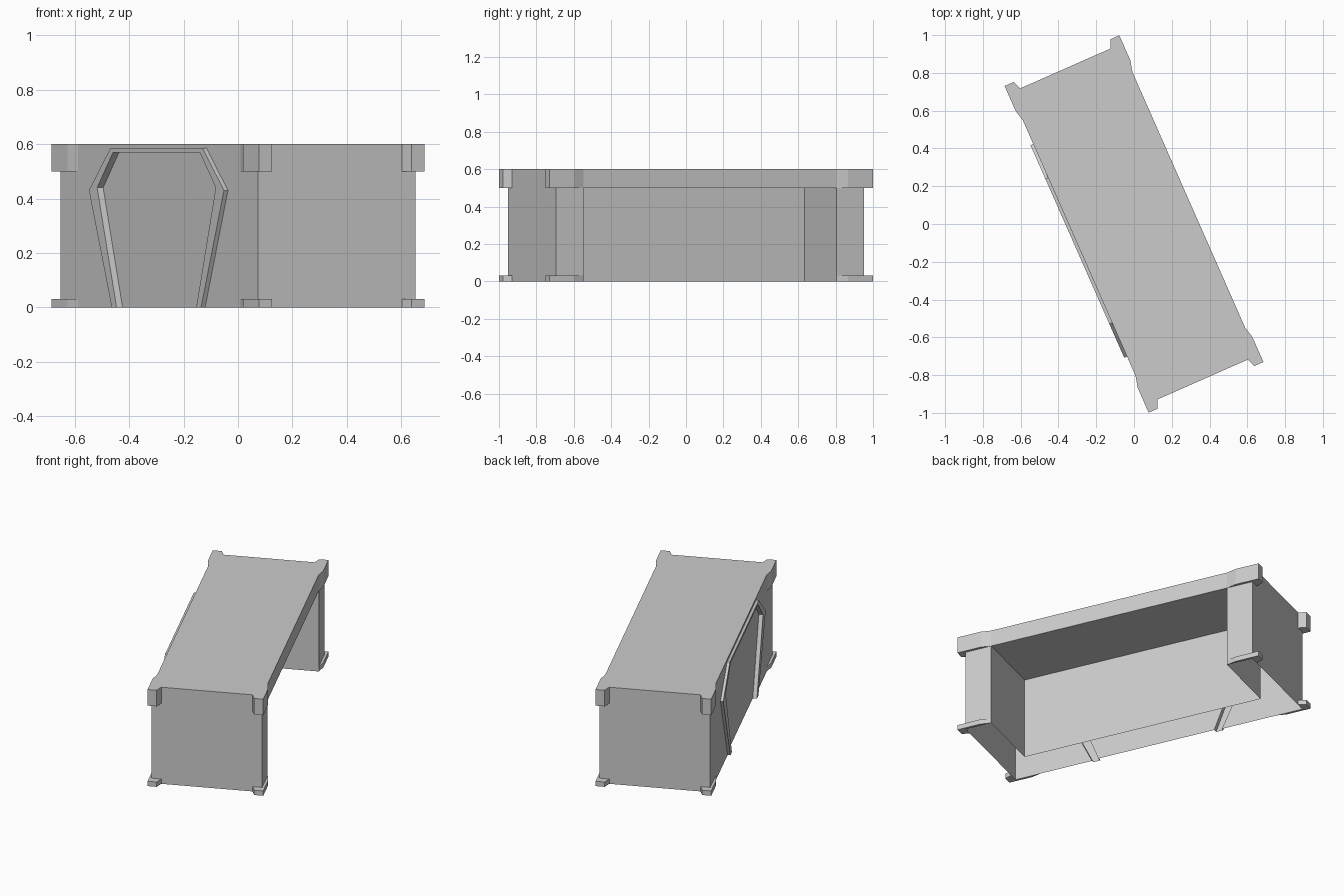
import bpy, bmesh, math

if "Cube" in bpy.data.objects:
    bpy.data.objects.remove(bpy.data.objects["Cube"])

ANGLE = math.radians(23.8)            # whole desk is turned about z
W, L, H = 0.317, 0.90, 0.60           # half width, half length, height
KNEE_V, KNEE_Z, KNEE_U = 0.74, 0.50, -0.11
MID = -0.012                          # centre of the front arch


def make(name, faces, outward=None):
    """Build an object from face loops; 'outward' is the wanted mean normal."""
    bm = bmesh.new()
    for loop in faces:
        bm.faces.new([bm.verts.new(p) for p in loop])
    bmesh.ops.remove_doubles(bm, verts=bm.verts, dist=1e-5)
    bmesh.ops.recalc_face_normals(bm, faces=bm.faces)
    bm.normal_update()
    if outward:
        s = sum(f.calc_area() * sum(a * b for a, b in zip(f.normal, outward)) for f in bm.faces)
        if s < 0:
            bmesh.ops.reverse_faces(bm, faces=bm.faces)
    mesh = bpy.data.meshes.new(name)
    bm.to_mesh(mesh)
    bm.free()
    obj = bpy.data.objects.new(name, mesh)
    obj.rotation_euler.z = ANGLE
    bpy.context.collection.objects.link(obj)
    return obj


def strip(a, b):
    """Quads joining two open paths."""
    return [[a[i], a[i + 1], b[i + 1], b[i]] for i in range(len(a) - 1)]


def arch(u, bottom, mid, mid_z, top, top_z):
    """Coffin-shaped open path on the plane x = u."""
    half = [(bottom, 0), (mid, mid_z), (top, top_z)]
    return ([(u, MID + v, z) for v, z in half] +
            [(u, MID - v, z) for v, z in reversed(half)])


outer = (0.407, 0.615, 0.43, 0.42, 0.585)
inner = (0.363, 0.54, 0.44, 0.395, 0.57)
base = arch(-W, *outer)

# Desk shell, hollow and open underneath, with a knee space at the back
knee = [(KNEE_V, 0), (KNEE_V, KNEE_Z), (-KNEE_V, KNEE_Z), (-KNEE_V, 0)]
near = [(W, v, z) for v, z in knee]
far = [(KNEE_U, v, z) for v, z in knee]
shell = [[(-W, -L, H), (W, -L, H), (W, L, H), (-W, L, H)]]
for s in (-1, 1):
    shell.append([(-W, s * L, 0), (W, s * L, 0), (W, s * L, H), (-W, s * L, H)])
shell.append([(W, -L, 0), (W, -L, H), (W, L, H), (W, L, 0)] + near)
shell += strip(near, far) + [far]
shell.append([(-W, -L, 0), (-W, -L, H), (-W, L, H), (-W, L, 0)] + base)
make("desk_shell", shell, (0, 0, 1))

# Raised front frame and the recessed panel inside it
rim_out, rim_in = arch(-0.333, *outer), arch(-0.333, *inner)
recess = arch(-0.309, *inner)
make("front_frame", strip(base, rim_out) + strip(rim_out, rim_in) + strip(rim_in, recess), (-1, 0, 0))
make("front_panel", [recess], (-1, 0, 0))

# Writing mat, flush with the top
make("writing_mat", [[(-0.265, -0.54, H + 0.0008), (0.265, -0.54, H + 0.0008),
                      (0.265, 0.46, H + 0.0008), (-0.265, 0.46, H + 0.0008)]], (0, 0, 1))

# Corner guards at the top and feet at the bottom
guard = [(0.262, 0.90), (0.28, 0.945), (0.332, 0.945), (0.332, 0.80), (W, KNEE_V), (W, L)]
for part, z0, z1 in (("corner_guard", 0.50, H), ("corner_foot", 0.0, 0.03)):
    for sx in (-1, 1):
        for sy in (-1, 1):
            low = [(sx * u, sy * v, z0) for u, v in guard]
            high = [(u, v, z1) for u, v, _ in low]
            sides = strip(low + low[:1], high + high[:1])
            where = ("front" if sx < 0 else "back") + ("_right" if sy < 0 else "_left")
            make(f"{part}_{where}", [low, high] + sides)
